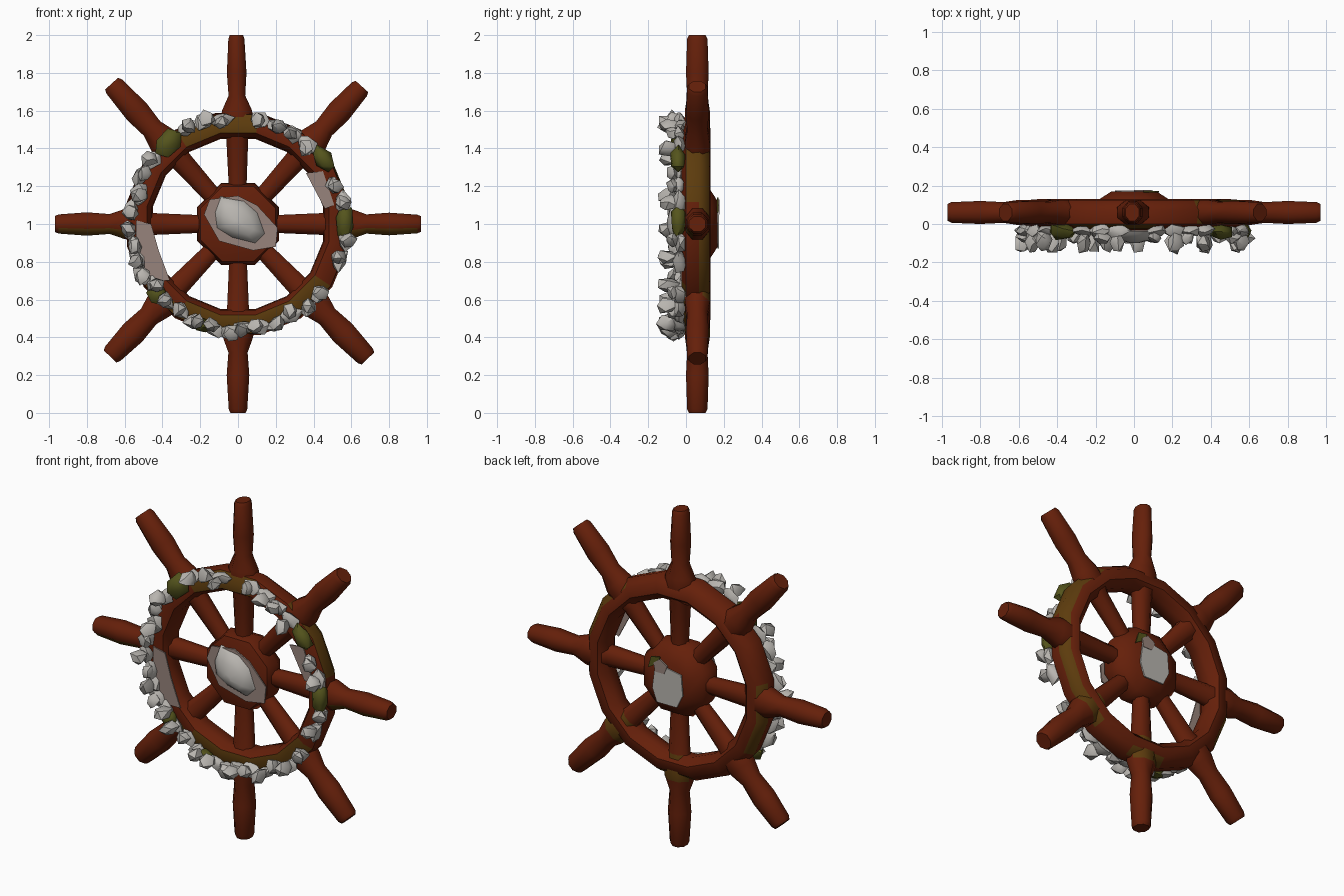
import bpy, bmesh, random
from math import cos, sin, pi, radians, degrees, atan2
from mathutils import Vector, Matrix

random.seed(11)
if "Cube" in bpy.data.objects:
    bpy.data.objects.remove(bpy.data.objects["Cube"], do_unlink=True)


def material(name, rgb):
    m = bpy.data.materials.new(name)
    m.use_nodes = True
    m.diffuse_color = (*rgb, 1)
    node = m.node_tree.nodes["Principled BSDF"]
    node.inputs["Base Color"].default_value = (*rgb, 1)
    node.inputs["Roughness"].default_value = 0.9
    return m


WOOD = material("red_brown_wood", (0.13, 0.014, 0.003))
STAIN = material("mossy_wood", (0.11, 0.045, 0.004))
MOSS = material("green_moss", (0.09, 0.09, 0.012))
SHELL = material("pale_barnacle", (0.48, 0.46, 0.43))
CRUST = material("pinkish_crust", (0.31, 0.23, 0.20))


def polar(r, deg, y):
    """Point on the wheel plane, measured from the hub centre."""
    a = radians(deg)
    return Vector((r * cos(a), y, 1 + r * sin(a)))


def angle_of(p):
    return degrees(atan2(p.z - 1, p.x)) % 360


def finish(name, bm, mats, rule=None, crease=50):
    bmesh.ops.recalc_face_normals(bm, faces=bm.faces)
    if rule:
        for f in bm.faces:
            f.material_index = rule(f.calc_center_median(), f.normal)
    mesh = bpy.data.meshes.new(name)
    bm.to_mesh(mesh)
    bm.free()
    for m in mats:
        mesh.materials.append(m)
    ob = bpy.data.objects.new(name, mesh)
    bpy.context.collection.objects.link(ob)
    bpy.ops.object.select_all(action="DESELECT")
    ob.select_set(True)
    bpy.context.view_layer.objects.active = ob
    bpy.ops.object.shade_smooth_by_angle(angle=radians(crease))


def loft(bm, loops, closed=False):
    """Skin a row of equal-length point loops, capped unless closed."""
    rows = [[bm.verts.new(p) for p in loop] for loop in loops]
    pairs = list(zip(rows, rows[1:]))
    if closed:
        pairs.append((rows[-1], rows[0]))
    else:
        bm.faces.new(rows[0])
        bm.faces.new(rows[-1])
    for a, b in pairs:
        for i in range(len(a)):
            j = (i + 1) % len(a)
            bm.faces.new((a[i], a[j], b[j], b[i]))


def lathe(bm, profile, sides, closed=False):
    step = 360 / sides
    loft(bm, [[polar(r, (i + 0.5) * step, y) for i in range(sides)]
              for r, y in profile], closed)


# Rim, with moss stains on parts of the outer and front bands
def rim_rule(c, n):
    a = angle_of(c)
    r = Vector((c.x, c.z - 1)).length
    if c.y < 0.0:
        return int(75 < a < 130 or 225 < a < 325)
    if r > 0.55:
        rear = c.y > 0.06
        return int(8 < a < 50 or rear and (a < 8 or 175 < a < 210 or 255 < a < 290
                                           or a > 310))
    return 0


bm = bmesh.new()
lathe(bm, [(0.465, 0.02), (0.46, 0.09), (0.50, 0.13), (0.56, 0.125),
           (0.60, 0.07), (0.59, 0.0), (0.54, -0.025), (0.49, -0.02)], 16, True)
finish("rim", bm, [WOOD, STAIN], rim_rule)

# Hub
bm = bmesh.new()
lathe(bm, [(0.15, -0.03), (0.215, -0.01), (0.235, 0.06), (0.21, 0.12),
           (0.13, 0.168)], 8)
finish("hub", bm, [WOOD])

# Spokes: each runs from the hub through the rim into a turned handle
SPOKES = [("right", 0, 0.97, 0.060), ("upper_right", 48, 0.98, 0.066),
          ("top", 90.5, 1.0, 0.052), ("upper_left", 132, 1.0, 0.068),
          ("left", 180, 0.97, 0.062), ("lower_left", 226, 0.975, 0.068),
          ("bottom", 270, 1.0, 0.060), ("lower_right", 314, 0.99, 0.068)]


def spoke(name, deg, length, belly):
    # distance, half width, half depth
    stations = [(0.15, 0.045, 0.04), (0.45, 0.058, 0.048), (0.52, 0.09, 0.066),
                (0.60, 0.08, 0.066), (0.68, belly * 0.85, 0.054),
                (0.80, belly, 0.06), (length - 0.02, belly * 0.82, 0.054),
                (length, belly * 0.68, 0.044)]
    out = polar(1, deg, 0) - Vector((0, 0, 1))
    side = Vector((-out.z, 0, out.x))
    loops = []
    for d, w, h in stations:
        mid = Vector((0, 0.06, 1)) + out * d
        loops.append([mid + side * w * 1.08 * cos((k + 0.5) * pi / 4)
                      + Vector((0, h * 1.08, 0)) * sin((k + 0.5) * pi / 4)
                      for k in range(8)])
    bm = bmesh.new()
    loft(bm, loops)

    def rule(c, n):
        r = Vector((c.x, c.z - 1)).length
        if deg in (0, 180):
            return int(0.6 < r < 0.94 and n.y < -0.3 and n.z < -0.3)
        return int(deg in (270, 314) and 0.48 < r < 0.6 and n.y > 0.3)

    finish(name + "_spoke", bm, [WOOD, STAIN], rule)


for entry in SPOKES:
    spoke(*entry)


# Rough lumps of growth, scaled along the rim, forward and outward
def lump(bm, deg, r, y, size, jitter=0.25):
    out = polar(1, deg, 0) - Vector((0, 0, 1))
    side = Vector((-out.z, 0, out.x))
    axes = Matrix((side, Vector((0, 1, 0)), out)).transposed()
    turn = Matrix.Rotation(random.uniform(0, pi), 3, Vector((1, 2, 1)).normalized())
    made = bmesh.ops.create_icosphere(bm, subdivisions=1, radius=1)["verts"]
    for v in made:
        p = turn @ v.co * random.uniform(1 - jitter, 1 + jitter)
        v.co = polar(r, deg, y) + axes @ Vector([p[i] * size[i] for i in range(3)])


def spread(start, end, step=9):
    count = max(1, round((end - start) / step))
    return [start + (end - start) * i / count for i in range(count + 1)]


# Barnacle band around the front of the rim, with taller crystals on it
bm = bmesh.new()
for start, end in [(99, 118), (144, 173), (183, 217), (226, 246), (257, 281),
                   (290, 320), (340, 351), (11, 22), (49, 78)]:
    for i, deg in enumerate(spread(start, end)):
        r = 0.56 + random.uniform(-0.015, 0.02)
        lump(bm, deg, r, -0.035, (0.062, 0.034, 0.042))
        tall = 0.06 if i % 2 == 0 else 0.035
        lump(bm, deg + random.uniform(-2, 2), r + random.uniform(-0.02, 0.015),
             -0.035 - tall, (0.042, tall, 0.042))
finish("barnacle_band", bm, [SHELL], crease=40)

# Moss clumps between the barnacles
bm = bmesh.new()
for deg, wide, tall in [(1, 0.1, 0.05), (37, 0.085, 0.05), (131, 0.095, 0.065),
                        (221, 0.06, 0.055), (251, 0.055, 0.042)]:
    lump(bm, deg, 0.565, -0.04, (wide, 0.045, tall), 0.15)
finish("moss_clumps", bm, [MOSS])


# Thin crust plates
def plate(name, points, y, mat, thick=0.008):
    bm = bmesh.new()
    loft(bm, [[Vector((x, y + t, z)) for x, z in points] for t in (0, thick)])
    finish(name, bm, [mat])


plate("hub_front_crust", [(-0.18, 1.05), (-0.15, 1.13), (0.0, 1.15), (0.1, 1.1),
                          (0.21, 0.98), (0.2, 0.88), (0.08, 0.86), (-0.1, 0.91)],
      -0.038, CRUST)
plate("hub_back_shell", [(-0.09, 1.07), (0.08, 1.1), (0.1, 0.95), (0.07, 0.87),
                         (-0.06, 0.87), (-0.1, 0.95)], 0.167, SHELL)
plate("hub_back_crust", [(0.0, 1.1), (0.05, 1.13), (0.09, 1.1), (0.08, 1.05),
                         (0.02, 1.05)], 0.17, CRUST)
plate("hub_back_moss", [(0.08, 1.09), (0.05, 1.14), (0.11, 1.13), (0.13, 1.06)],
      0.165, MOSS)
plate("left_rim_crust", [(-0.54, 1.02), (-0.46, 1.0), (-0.42, 0.86), (-0.36, 0.7),
                         (-0.46, 0.7), (-0.54, 0.82)], -0.03, CRUST)
plate("right_rim_crust", [(0.36, 1.27), (0.45, 1.28), (0.51, 1.1), (0.46, 1.08)],
      -0.03, CRUST)

# Shell mound growing on the hub front
bm = bmesh.new()
outline = [(-0.12, 0.06), (-0.09, 0.14), (0.03, 0.12), (0.1, 0.06), (0.14, -0.05),
           (0.09, -0.1), (-0.03, -0.07), (-0.11, -0.02)]
loft(bm, [[Vector((x * s, y, 1 + z * s)) for x, z in outline]
          for s, y in [(1.05, -0.025), (0.95, -0.055), (0.6, -0.085), (0.15, -0.1)]])
finish("hub_mound", bm, [SHELL])
